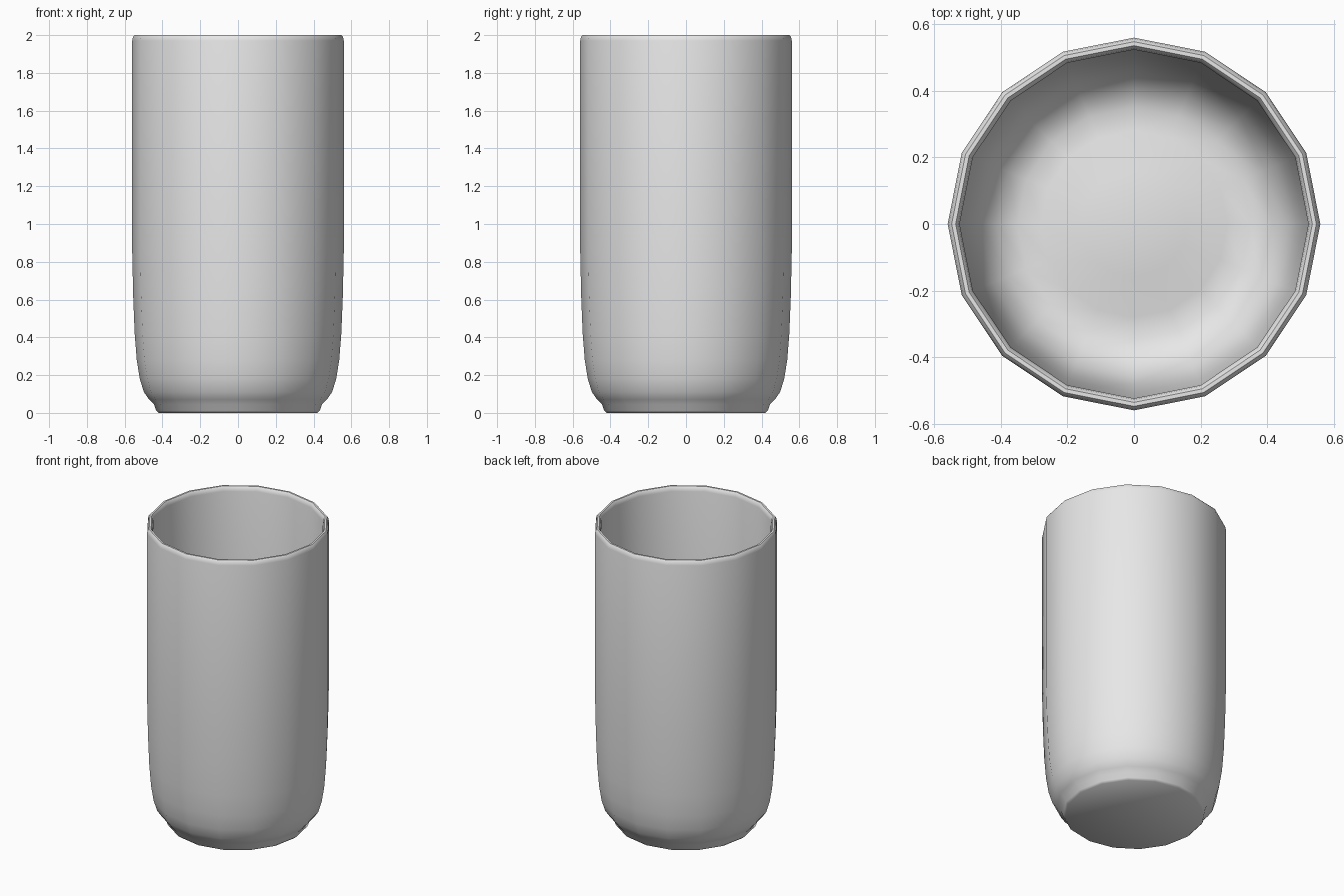
import bpy, bmesh, math

if "Cube" in bpy.data.objects:
    bpy.data.objects.remove(bpy.data.objects["Cube"], do_unlink=True)

SIDES = 16

# Glazed grey ceramic
clay = bpy.data.materials.new("light_grey_ceramic")
clay.use_nodes = True
grey = (0.8, 0.8, 0.8, 1)
clay.diffuse_color = grey
clay.node_tree.nodes["Principled BSDF"].inputs["Base Color"].default_value = grey

# Half section (radius, height): foot, rounded wall, rim, inner wall, domed floor
outer = [(0, 0), (0.42, 0), (0.433, 0.012), (0.445, 0.045), (0.47, 0.07), (0.498, 0.11),
         (0.52, 0.18), (0.536, 0.28), (0.547, 0.42), (0.555, 0.62), (0.56, 0.85),
         (0.56, 1.97), (0.556, 1.99), (0.548, 2)]
inner = [(0.536, 2), (0.528, 1.99), (0.524, 1.97), (0.524, 0.85), (0.519, 0.62),
         (0.508, 0.42), (0.49, 0.26), (0.46, 0.17), (0.41, 0.11), (0.35, 0.085),
         (0.28, 0.09), (0.16, 0.115), (0, 0.125)]


def lathe(name, profile, sides):
    bm = bmesh.new()
    rings = []
    for r, z in profile:
        if r == 0:
            rings.append([bm.verts.new((0, 0, z))])
        else:
            angles = [math.tau * i / sides for i in range(sides)]
            rings.append([bm.verts.new((r * math.cos(a), r * math.sin(a), z)) for a in angles])
    for low, high in zip(rings, rings[1:]):
        for i in range(sides):
            j = (i + 1) % sides
            if len(low) == 1:
                bm.faces.new((low[0], high[j], high[i]))
            elif len(high) == 1:
                bm.faces.new((low[i], low[j], high[0]))
            else:
                bm.faces.new((low[i], low[j], high[j], high[i]))
    bmesh.ops.recalc_face_normals(bm, faces=bm.faces)
    mesh = bpy.data.meshes.new(name)
    bm.to_mesh(mesh)
    bm.free()
    obj = bpy.data.objects.new(name, mesh)
    bpy.context.collection.objects.link(obj)
    return obj


# Handleless tumbler
cup = lathe("cup", outer + inner, SIDES)
cup.data.materials.append(clay)
bpy.ops.object.select_all(action="DESELECT")
cup.select_set(True)
bpy.context.view_layer.objects.active = cup
bpy.ops.object.shade_smooth_by_angle(angle=math.radians(46))
